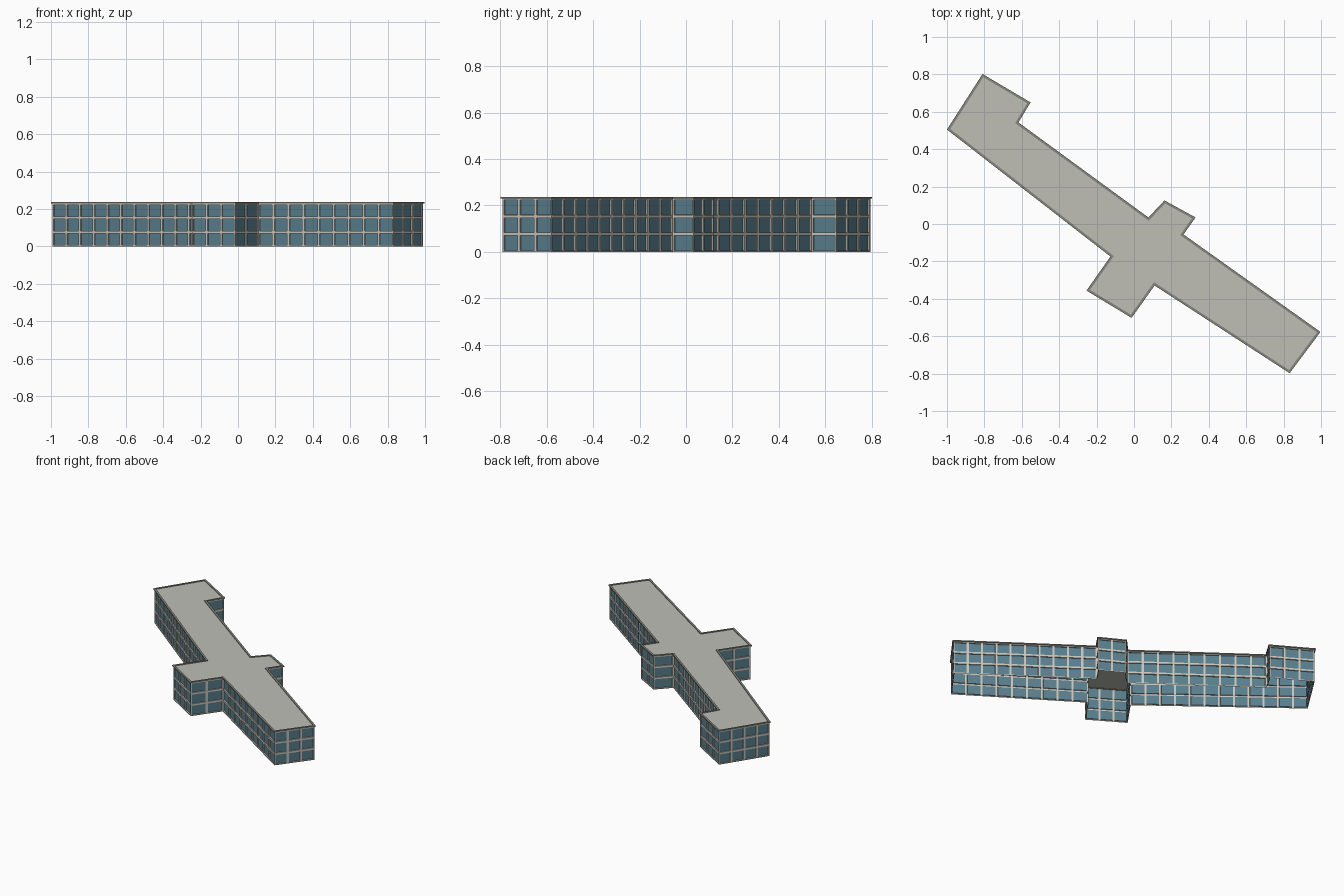
import bpy, bmesh
from mathutils import Vector

cube = bpy.data.objects.get("Cube")
if cube:
    bpy.data.objects.remove(cube)


def material(name, rgb):
    m = bpy.data.materials.new(name)
    m.use_nodes = True
    m.diffuse_color = (*rgb, 1)
    m.node_tree.nodes["Principled BSDF"].inputs["Base Color"].default_value = (*rgb, 1)
    return m


STONE = material("pale stone", (0.58, 0.56, 0.50))
GLASS = material("blue glass", (0.10, 0.21, 0.27))
ROOFING = material("grey roofing", (0.52, 0.52, 0.47))
TRIM = material("dark trim", (0.24, 0.24, 0.21))

# Building outline, counter-clockwise
OUTLINE = [Vector(p) for p in (
    (-1, .505), (-.126, -.174), (-.254, -.356), (-.013, -.502), (.11, -.329),
    (.832, -.798), (.997, -.577), (.265, -.056), (.329, .035), (.163, .126),
    (.077, .035), (-.618, .543), (-.553, .65), (-.81, .802))]
FLOORS, STOREY, BAY = 3, 0.0765, 0.0935
WALL_TOP = FLOORS * STOREY
ROOF_TOP = 0.237


def shrink(points, d):
    """Move every side of the outline inward by d, with mitred corners."""
    out = []
    for i, p in enumerate(points):
        a = (p - points[i - 1]).normalized()
        b = (points[(i + 1) % len(points)] - p).normalized()
        na, nb = Vector((-a.y, a.x)), Vector((-b.y, b.x))
        out.append(p + (na + nb) * d / (1 + na.dot(nb)))
    return out


def finish(bm, name, mats):
    mesh = bpy.data.meshes.new(name)
    bm.normal_update()
    bm.to_mesh(mesh)
    bm.free()
    for m in mats:
        mesh.materials.append(m)
    obj = bpy.data.objects.new(name, mesh)
    bpy.context.collection.objects.link(obj)
    return obj


# Walls: a grid of bays on every side, each with a recessed window
bm = bmesh.new()
corners = shrink(OUTLINE, 0.006)
bays = []
for i, a in enumerate(corners):
    b = corners[(i + 1) % len(corners)]
    n = max(1, round((b - a).length / BAY))
    cols = [a.lerp(b, k / n) for k in range(n + 1)]
    rows = [[bm.verts.new((p.x, p.y, f * STOREY)) for p in cols] for f in range(FLOORS + 1)]
    for lo, hi in zip(rows, rows[1:]):
        for k in range(n):
            bays.append(bm.faces.new((lo[k], lo[k + 1], hi[k + 1], hi[k])))
bm.normal_update()
bmesh.ops.inset_individual(bm, faces=bays, thickness=0.0095)
panes = bays
bmesh.ops.inset_individual(bm, faces=panes, thickness=0.0002, depth=-0.007)
for f in panes:
    f.material_index = 1
finish(bm, "walls", [STONE, GLASS])

# Roof deck
bm = bmesh.new()
bm.faces.new([bm.verts.new((p.x, p.y, ROOF_TOP - 0.004)) for p in shrink(OUTLINE, 0.008)])
finish(bm, "roof_deck", [ROOFING])

# Roof rim: a rectangular section run around the outline
bm = bmesh.new()
outer, inner = OUTLINE, shrink(OUTLINE, 0.013)
loops = [[bm.verts.new((p.x, p.y, z)) for p in pts] for pts, z in (
    (outer, WALL_TOP), (outer, ROOF_TOP), (inner, ROOF_TOP), (inner, WALL_TOP))]
for j in range(4):
    s, t = loops[j], loops[(j + 1) % 4]
    for i in range(len(s)):
        k = (i + 1) % len(s)
        bm.faces.new((s[i], s[k], t[k], t[i]))
finish(bm, "roof_rim", [TRIM])
